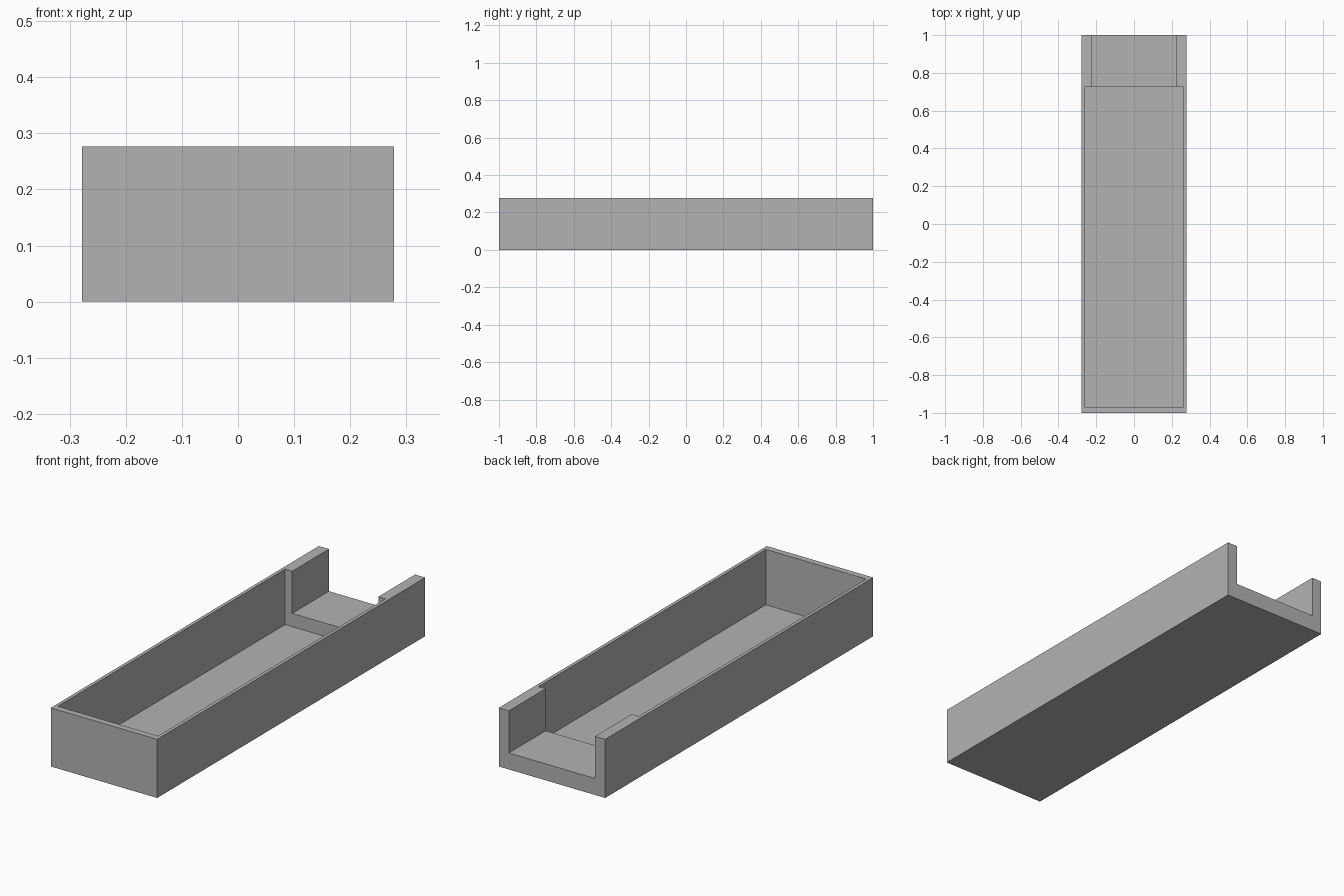
import bpy
import bmesh
from mathutils import Vector

cube = bpy.data.objects.get("Cube")
if cube:
    bpy.data.objects.remove(cube, do_unlink=True)

# Overall size
HALF_W, HALF_L, HEIGHT = 0.278, 1.0, 0.277
OVER = 0.1  # how far cutters overshoot open sides

grey = bpy.data.materials.new("plain grey")
grey.use_nodes = True
colour = (0.45, 0.45, 0.45, 1)
grey.diffuse_color = colour
grey.node_tree.nodes["Principled BSDF"].inputs["Base Color"].default_value = colour


def box(name, low, high):
    """Axis-aligned box between two corners."""
    low, high = Vector(low), Vector(high)
    bm = bmesh.new()
    bmesh.ops.create_cube(bm, size=1)
    bmesh.ops.scale(bm, vec=high - low, verts=bm.verts)
    bmesh.ops.translate(bm, vec=(low + high) / 2, verts=bm.verts)
    mesh = bpy.data.meshes.new(name)
    bm.to_mesh(mesh)
    bm.free()
    mesh.materials.append(grey)
    obj = bpy.data.objects.new(name, mesh)
    bpy.context.scene.collection.objects.link(obj)
    return obj


def carve(target, cutter):
    """Subtract the cutter from the target and discard it."""
    cutter.hide_render = True
    mod = target.modifiers.new("carve", 'BOOLEAN')
    mod.operation = 'DIFFERENCE'
    mod.solver = 'EXACT'
    mod.object = cutter
    bpy.context.view_layer.objects.active = target
    bpy.ops.object.modifier_apply(modifier=mod.name)
    bpy.data.objects.remove(cutter, do_unlink=True)


# Tray body
tray = box("tray", (-HALF_W, -HALF_L, 0), (HALF_W, HALF_L, HEIGHT))

# Deep thin-walled main compartment
carve(tray, box("main_compartment_cutter",
                (-0.262, -0.97, 0.015), (0.262, 0.726, HEIGHT + OVER)))

# Raised channel opening through the back end
carve(tray, box("back_channel_cutter",
                (-0.225, 0.6, 0.078), (0.225, HALF_L + OVER, HEIGHT + OVER)))
